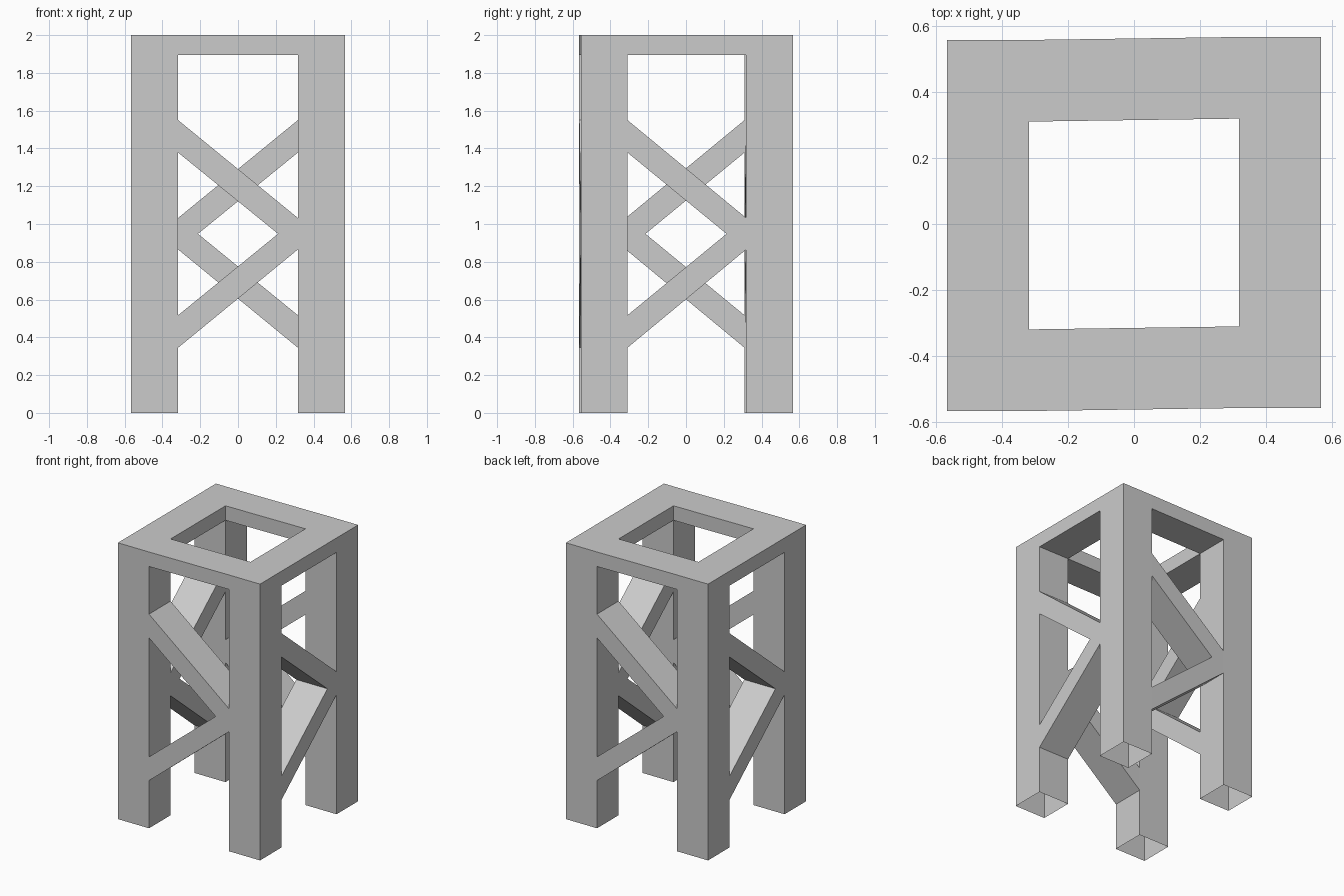
import bpy
from math import pi
from mathutils import Vector, Matrix

if "Cube" in bpy.data.objects:
    bpy.data.objects.remove(bpy.data.objects["Cube"])

O, H = 0.566, 0.317          # outer half width, half width of the opening
TOP, BEAM = 2.0, 1.895       # top of the tower, underside of the top frame
APEX = (0.865, 1.032)        # brace joint heights on the legs
LOW, HIGH = (0.345, 0.517), (1.378, 1.55)


def skew(p):
    # slight sideways offset between the left and right legs
    return Vector((p.x, p.y * 0.991 + 0.0045 * max(-1, min(1, p.x / H)), p.z))


def build(name, faces, turns):
    verts, polys = [], []
    for t in turns:
        rot = Matrix.Rotation(t * pi / 2, 3, 'Z')
        for pts, out in faces:
            pts = [Vector(p) for p in pts]
            n = Vector((0, 0, 0))
            for a, b in zip(pts, pts[1:] + pts[:1]):
                n += a.cross(b)
            if n.dot(Vector(out)) < 0:
                pts.reverse()
            base = len(verts)
            verts.extend(skew(rot @ p) for p in pts)
            polys.append(range(base, base + len(pts)))
    mesh = bpy.data.meshes.new(name)
    mesh.from_pydata(verts, [], [list(p) for p in polys])
    import bmesh
    bm = bmesh.new()
    bm.from_mesh(mesh)
    bmesh.ops.remove_doubles(bm, verts=bm.verts, dist=1e-4)
    bm.to_mesh(mesh)
    bm.free()
    ob = bpy.data.objects.new(name, mesh)
    bpy.context.collection.objects.link(ob)


def wall(a, b, z0, z1, out):
    return ([(*a, z0), (*b, z0), (*b, z1), (*a, z1)], out)


def flat(x0, x1, y0, y1, z, up):
    return ([(x0, y0, z), (x1, y0, z), (x1, y1, z), (x0, y1, z)], (0, 0, up))


# Hollow leg, open at the bottom and where the braces run in
leg = [wall((-O, -O), (-H, -O), 0, TOP, (0, -1, 0)),
       wall((-O, -O), (-O, -H), 0, TOP, (-1, 0, 0)),
       flat(-O, -H, -O, -H, TOP, 1)]
for z0, z1 in ((0, LOW[0]), (LOW[1], HIGH[0]), (HIGH[1], BEAM)):
    leg.append(wall((-H, -O), (-H, -H), z0, z1, (1, 0, 0)))
for z0, z1 in ((0, APEX[0]), (APEX[1], BEAM)):
    leg.append(wall((-O, -H), (-H, -H), z0, z1, (0, 1, 0)))

# Beam of the top frame
beam = [wall((-H, -O), (H, -O), BEAM, TOP, (0, -1, 0)),
        wall((-H, -H), (H, -H), BEAM, TOP, (0, 1, 0)),
        flat(-H, H, -O, -H, TOP, 1),
        flat(-H, H, -O, -H, BEAM, -1)]

# Arrow-shaped brace pointing to the right-hand leg
arrow = [(-H, HIGH[1]), (H, APEX[1]), (H, APEX[0]), (-H, LOW[0]),
         (-H, LOW[1]), (0.212, 0.948), (-H, HIGH[0])]
brace = [([(x, -O, z) for x, z in arrow], (0, -1, 0)),
         ([(x, -H, z) for x, z in arrow], (0, 1, 0))]
for i, up in ((0, 1), (2, -1), (4, 1), (5, -1)):
    (xa, za), (xb, zb) = arrow[i], arrow[i + 1]
    brace.append(([(xa, -O, za), (xb, -O, zb), (xb, -H, zb), (xa, -H, za)],
                  (0, 0, up)))

build("top_frame", beam, range(4))
for t, (corner, side) in enumerate((("front_left", "front"), ("front_right", "right"),
                                    ("back_right", "back"), ("back_left", "left"))):
    build(corner + "_leg", leg, [t])
    build(side + "_brace", brace, [t])
